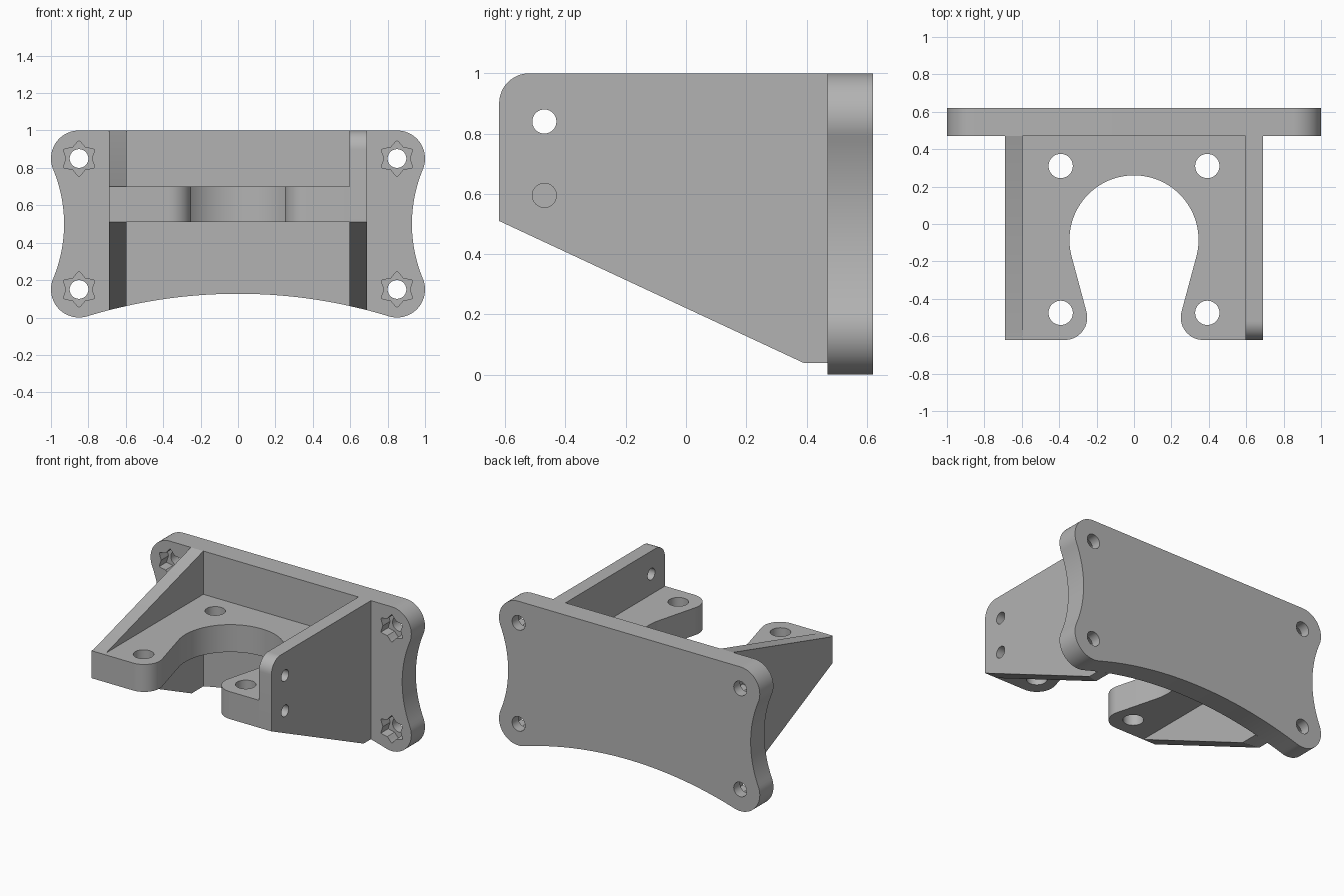
import bpy, bmesh
from math import sin, cos, pi, radians, atan2, degrees, hypot, acos

if "Cube" in bpy.data.objects:
    bpy.data.objects.remove(bpy.data.objects["Cube"], do_unlink=True)

grey = bpy.data.materials.new("plain grey")
grey.use_nodes = True
grey.diffuse_color = (0.45, 0.45, 0.45, 1)
grey.node_tree.nodes["Principled BSDF"].inputs["Base Color"].default_value = (0.45, 0.45, 0.45, 1)


def arc(cx, cy, r, start, end, n=16):
    """Points along a circular arc, angles in degrees."""
    angles = [radians(start + (end - start) * i / n) for i in range(n + 1)]
    return [(cx + r * cos(a), cy + r * sin(a)) for a in angles]


def circle(cx, cy, r, n=40):
    return arc(cx, cy, r, 0, 360, n)[:-1]


def prism(name, outline, axis, low, high):
    """Extrude a 2D outline along x, y or z."""
    place = {"x": lambda u, v, d: (d, u, v),
             "y": lambda u, v, d: (u, d, v),
             "z": lambda u, v, d: (u, v, d)}[axis]
    bm = bmesh.new()
    face = bm.faces.new([bm.verts.new(place(u, v, low)) for u, v in outline])
    out = bmesh.ops.extrude_face_region(bm, geom=[face])
    moved = [g for g in out["geom"] if isinstance(g, bmesh.types.BMVert)]
    bmesh.ops.translate(bm, verts=moved, vec=place(0, 0, high - low))
    bmesh.ops.recalc_face_normals(bm, faces=bm.faces)
    mesh = bpy.data.meshes.new(name)
    bm.to_mesh(mesh)
    bm.free()
    mesh.materials.append(grey)
    obj = bpy.data.objects.new(name, mesh)
    bpy.context.collection.objects.link(obj)
    return obj


def cut(obj, outline, axis, low, high):
    """Subtract a prism, then discard the cutter."""
    cutter = prism("cutter", outline, axis, low, high)
    cutter.hide_render = True
    mod = obj.modifiers.new("cut", "BOOLEAN")
    mod.operation, mod.solver, mod.object = "DIFFERENCE", "EXACT", cutter
    bpy.context.view_layer.objects.active = obj
    bpy.ops.object.modifier_apply(modifier=mod.name)
    bpy.data.objects.remove(cutter, do_unlink=True)


def finish(obj):
    bpy.ops.object.select_all(action="DESELECT")
    obj.select_set(True)
    bpy.context.view_layer.objects.active = obj
    bpy.ops.object.shade_smooth_by_angle(angle=radians(25))


back, front, plate_front = 0.62, -0.62, 0.47
outer, inner = 0.69, 0.595
shelf_low, shelf_high = 0.51, 0.70

# Back plate: rounded corners joined by tangent concave arcs
corner, r = 0.85, 0.15
sag_r, sag_z = 2.758, 0.127 - 2.758      # bottom arc
side_r, side_x = 0.76, 1.69              # side arc
sag = degrees(atan2(r - sag_z, corner))
side = degrees(atan2(0.35, side_x - corner))
half = (arc(0, sag_z, sag_r, 90, sag, 24)
        + arc(corner, r, r, sag - 180, -side + 0, 20)[1:]
        + [])
# lower corner meets the side arc where the two centres line up
half = arc(0, sag_z, sag_r, 90, sag, 24) + arc(corner, r, r, sag - 180, side, 20)[1:]
half += arc(side_x, 0.5, side_r, 180 + side, 180 - side, 24)[1:]
half += arc(corner, 1 - r, r, -side, 90, 20)[1:]
plate = prism("back_plate", half + [(-x, z) for x, z in half[:0:-1]], "y", plate_front, back)

# Bolt holes with star shaped pockets on the front
for x in (-corner, corner):
    for z in (r, 1 - r):
        star = []
        for i in range(48):
            t = (i % 8) / 4 - 1
            rad = 0.068 + 0.028 * abs(t) ** 1.5
            a = radians(30) + 2 * pi * i / 48
            star.append((x + rad * cos(a), z + rad * sin(a)))
        cut(plate, circle(x, z, 0.05), "y", 0.4, 0.7)
        cut(plate, star, "y", 0.4, 0.55)
finish(plate)

# Shelf with a keyhole opening and two rounded front lobes
hole_y, hole_r, lobe_x, lobe_y, lobe_r = -0.085, 0.345, 0.37, -0.50, 0.12
dx, dy = lobe_x, lobe_y - hole_y
tangent = degrees(atan2(dy, dx) + acos((hole_r + lobe_r) / hypot(dx, dy)))
half = [(inner, plate_front), (inner, front)]
half += arc(lobe_x, lobe_y, lobe_r, 270, 180 + tangent, 16)
half += arc(0, hole_y, hole_r, tangent, 90, 32)
shelf = prism("shelf", half + [(-x, y) for x, y in half[-2::-1]], "z", shelf_low, shelf_high)
for x in (-0.392, 0.392):
    for y in (-0.475, 0.31):
        cut(shelf, circle(x, y, 0.065), "z", 0.4, 0.8)
finish(shelf)

# Side walls: one sloping gusset, one full height with a rounded corner
under = [(front, shelf_low), (0.41, 0.03), (plate_front, 0.03), (plate_front, 1)]
gusset = prism("right_gusset", under + [(-0.595, shelf_high), (front, shelf_high)],
               "x", -outer, -inner)
wall = prism("left_wall", under + arc(front + 0.1, 0.9, 0.1, 90, 180, 12), "x", inner, outer)
for z in (0.595, 0.84):
    cut(wall, circle(-0.47, z, 0.04), "x", 0.5, 0.8)
for obj in (gusset, wall):
    cut(obj, circle(0, sag_z, sag_r, 180), "y", -1, 1)
    finish(obj)
